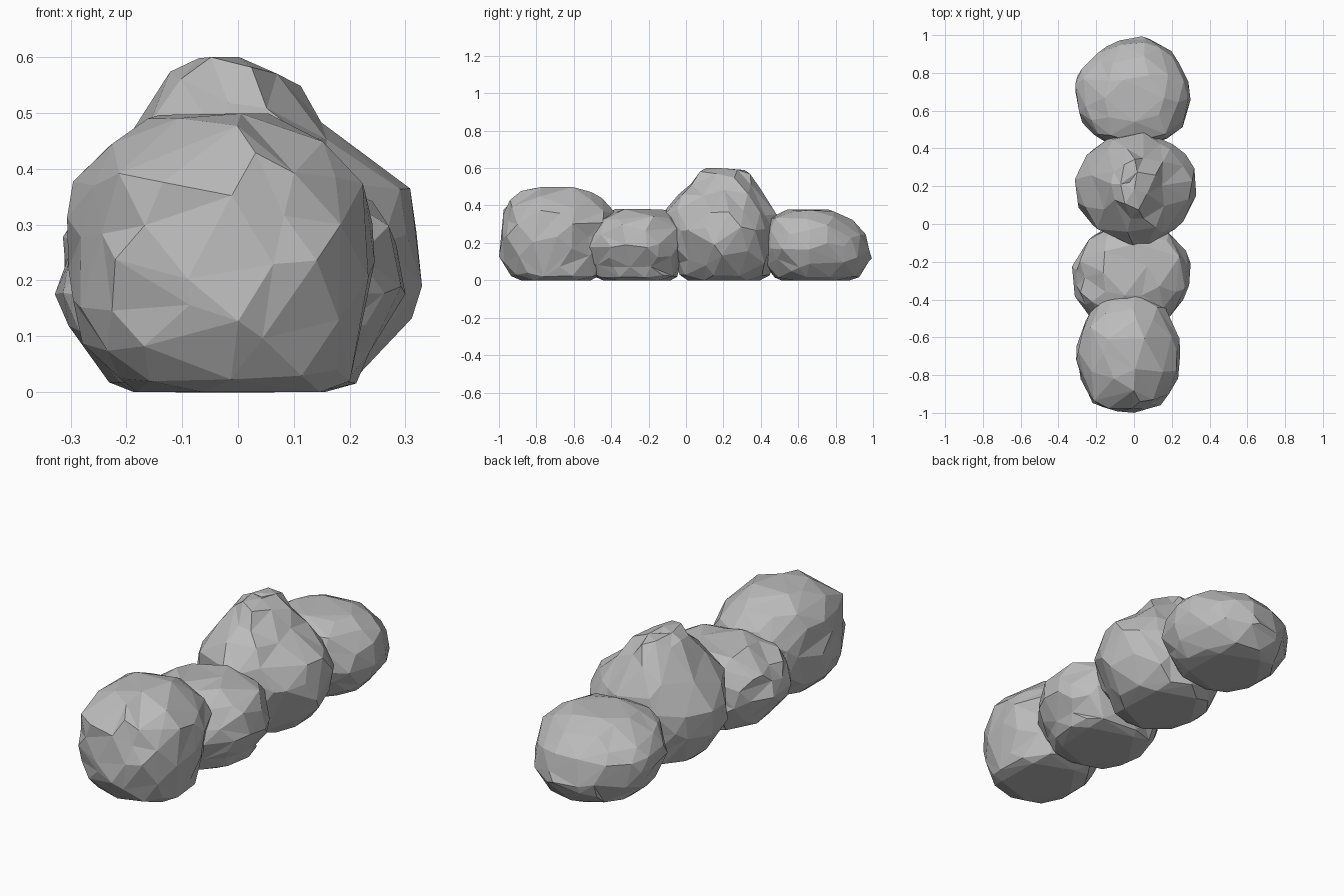
import bpy
import bmesh
import math
import random
from mathutils import Vector

cube = bpy.data.objects.get("Cube")
if cube:
    bpy.data.objects.remove(cube, do_unlink=True)

# One plain stone colour
stone = bpy.data.materials.new("grey_stone")
stone.use_nodes = True
colour = (0.5, 0.5, 0.5, 1)
stone.diffuse_color = colour
shader = next(n for n in stone.node_tree.nodes if n.type == 'BSDF_PRINCIPLED')
shader.inputs["Base Color"].default_value = colour
shader.inputs["Roughness"].default_value = 0.9

# Ends of the sphere that become the flat base and the blunt crown
BASE, CROWN = -0.8, 0.94


def section_at(levels, height):
    """Interpolate the rock's bounding section at a height."""
    for low, high in zip(levels, levels[1:]):
        if height <= high[0]:
            t = (height - low[0]) / (high[0] - low[0])
            return [a + (b - a) * t for a, b in zip(low[1:], high[1:])]
    return levels[-1][1:]


def bulge_at(bulges, angle):
    """Interpolate the evenly spaced plan bulges, anticlockwise from +x."""
    turn = angle / math.tau % 1 * len(bulges)
    i = int(turn) % len(bulges)
    following = bulges[(i + 1) % len(bulges)]
    return bulges[i] + (following - bulges[i]) * (turn - int(turn))


def make_rock(name, levels, bulges, seed, roughness=0.01):
    """Shape a sphere to stacked sections, roughen it and thin its facets."""
    rng = random.Random(seed)
    bm = bmesh.new()
    bmesh.ops.create_icosphere(bm, subdivisions=3, radius=1)
    top = levels[-1][0]
    for vert in bm.verts:
        direction = vert.co.normalized()
        ring = math.hypot(direction.x, direction.y)
        clamped = min(max(direction.z, BASE), CROWN)
        height = top * (clamped - BASE) / (CROWN - BASE)
        spread = ring / math.sqrt(1 - clamped * clamped)
        x0, x1, y0, y1 = section_at(levels, height)
        angle = math.atan2(direction.y, direction.x)
        spread *= bulge_at(bulges, angle)
        centre = Vector(((x0 + x1) / 2, (y0 + y1) / 2, height))
        offset = Vector((math.cos(angle) * (x1 - x0) / 2,
                         math.sin(angle) * (y1 - y0) / 2, 0)) * spread
        # Chips in the stone, fading out towards the flat base
        chip = roughness * min(1, height / 0.1)
        outward = Vector((offset.x, offset.y, height - top * 0.4)).normalized()
        vert.co = centre + offset + outward * rng.uniform(-1, 1) * chip
        vert.co += Vector([rng.uniform(-1, 1) for _ in range(3)]) * chip
        vert.co.z = min(max(vert.co.z, 0), top)
    bmesh.ops.recalc_face_normals(bm, faces=bm.faces)
    mesh = bpy.data.meshes.new(name)
    bm.to_mesh(mesh)
    bm.free()
    mesh.materials.append(stone)
    rock = bpy.data.objects.new(name, mesh)
    bpy.context.collection.objects.link(rock)
    thin = rock.modifiers.new("broad_facets", 'DECIMATE')
    thin.ratio = 0.52


# Sections from the ground up: height, left and right x, front and back y
make_rock("front_boulder", [
    (0, -.21, .2, -.91, -.48),
    (.1, -.28, .22, -.98, -.43),
    (.2, -.31, .24, -.99, -.39),
    (.32, -.31, .24, -.98, -.37),
    (.4, -.29, .2, -.96, -.4),
    (.46, -.21, .14, -.89, -.48),
    (.5, -.15, .03, -.78, -.58)],
    [1, .98, 1.07, 1.02, 1.02, .96, .98, 1.02, 1.07, 1.01, 1.05, 1.06], seed=3)

make_rock("low_rock", [
    (0, -.21, .2, -.47, -.06),
    (.08, -.28, .24, -.53, -.04),
    (.17, -.32, .29, -.56, -.03),
    (.27, -.3, .28, -.53, -.03),
    (.34, -.23, .23, -.47, -.06),
    (.38, -.13, .13, -.37, -.13)],
    [1, 1.1, 1.13, 1, 1.13, 1.04, 1, 1.04, 1.06, 1, 1.06, .98], seed=8)

make_rock("peaked_boulder", [
    (0, -.21, .2, -.03, .44),
    (.12, -.29, .3, -.06, .47),
    (.22, -.34, .34, -.08, .48),
    (.34, -.3, .33, -.12, .49),
    (.42, -.23, .22, -.08, .45),
    (.5, -.17, .15, .01, .38),
    (.57, -.13, .09, .08, .34),
    (.6, -.09, .03, .14, .3)],
    [1, .98, .98, 1, .97, .97, 1, .96, .97, 1, 1.03, .95], seed=14)

make_rock("back_rock", [
    (0, -.21, .19, .48, .91),
    (.1, -.28, .27, .42, .99),
    (.2, -.32, .3, .41, .98),
    (.28, -.29, .28, .42, .94),
    (.34, -.22, .22, .45, .87),
    (.38, -.12, .12, .54, .78)],
    [1, .97, 1.05, 1.01, .96, .97, 1, 1, 1.07, 1, 1.05, 1.06], seed=21)
